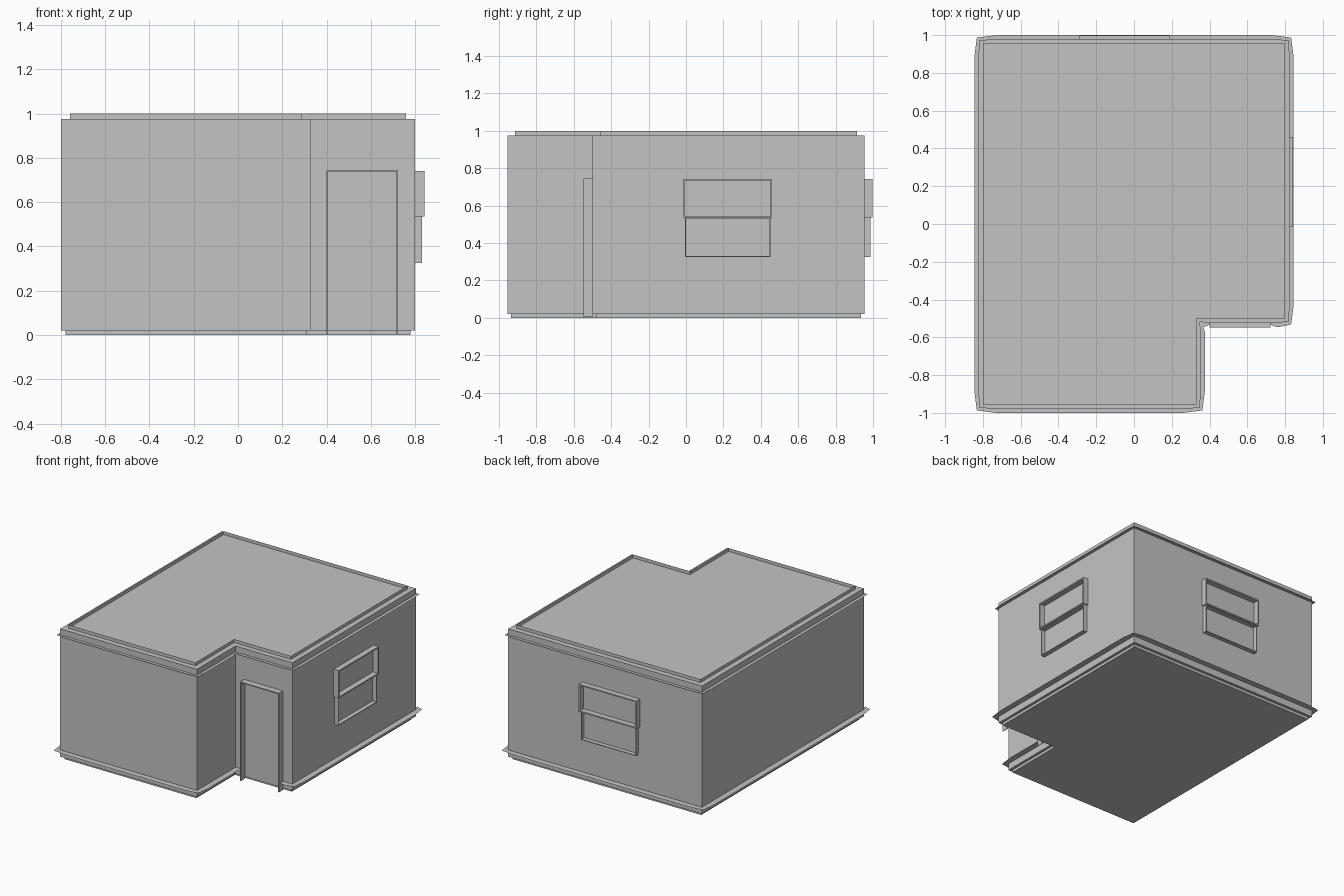
import bpy, bmesh
from mathutils import Vector

if "Cube" in bpy.data.objects:
    bpy.data.objects.remove(bpy.data.objects["Cube"])

grey = bpy.data.materials.new("plaster_grey")
grey.diffuse_color = (0.55, 0.55, 0.55, 1)
grey.use_nodes = True
grey.node_tree.nodes["Principled BSDF"].inputs["Base Color"].default_value = grey.diffuse_color

# L-shaped footprint, counter-clockwise, starting right of the door
DOOR_L, DOOR_R = 0.40, 0.722
PLAN = [(0.8, -0.5), (0.8, 0.955), (-0.8, 0.955), (-0.8, -0.955), (0.33, -0.955), (0.33, -0.5)]


def finish(bm, name, solid=True):
    if solid:
        bmesh.ops.recalc_face_normals(bm, faces=bm.faces)
    me = bpy.data.meshes.new(name)
    bm.to_mesh(me)
    bm.free()
    me.materials.append(grey)
    ob = bpy.data.objects.new(name, me)
    bpy.context.collection.objects.link(ob)
    return ob


def outward(a, b):
    d = (b - a).normalized()
    return Vector((d.y, -d.x))


def offset(pts, d, closed=True):
    """Move every corner of a path outward by d along both of its edges."""
    pts = [Vector(p) for p in pts]
    n, out = len(pts), []
    for i, p in enumerate(pts):
        m = Vector((0, 0))
        if closed or i > 0:
            m += outward(pts[i - 1], p)
        if closed or i < n - 1:
            m += outward(p, pts[(i + 1) % n])
        out.append(p + m * d)
    return out


def prism(name, pts, z0, z1, caps=True):
    bm = bmesh.new()
    low = [bm.verts.new((p[0], p[1], z0)) for p in pts]
    high = [bm.verts.new((p[0], p[1], z1)) for p in pts]
    n = len(pts)
    for i in range(n):
        j = (i + 1) % n
        bm.faces.new((low[i], low[j], high[j], high[i]))
    if caps:
        bm.faces.new(low[::-1])
        bm.faces.new(high)
    return finish(bm, name, caps)


def ledge(name, pts, z, corner, middle, closed=True):
    """Thin flat trim around the wall, slightly wider along the middle of each edge."""
    outer = offset(pts, corner, closed)
    pts = [Vector(p) for p in pts]
    bm = bmesh.new()
    n = len(pts)
    for i in range(n if closed else n - 1):
        j = (i + 1) % n
        a, b = pts[i], pts[j]
        d, nrm = (b - a).normalized(), outward(a, b)
        step = min(0.07, (b - a).length * 0.4)
        loop = [b, a, outer[i], a + d * step + nrm * middle, b - d * step + nrm * middle, outer[j]]
        face = bm.faces.new([bm.verts.new((p.x, p.y, z)) for p in loop])
        face.normal_update()
        if face.normal.z < 0:
            face.normal_flip()
    return finish(bm, name, False)


def frame(name, place, u0, u1, z0, z1, depth, width, open_bottom=False):
    """Projecting rectangular frame; place(u, depth, z) maps it onto its wall."""
    outer = [(u0, z0), (u0, z1), (u1, z1), (u1, z0)]
    zi = z0 if open_bottom else z0 + width
    inner = [(u0 + width, zi), (u0 + width, z1 - width), (u1 - width, z1 - width), (u1 - width, zi)]
    bm = bmesh.new()
    rings = [[bm.verts.new(place(u, d, z)) for u, z in loop]
             for loop, d in ((outer, 0), (outer, depth), (inner, depth), (inner, 0))]
    for i in range(3 if open_bottom else 4):
        j = (i + 1) % 4
        for r in range(4):
            s = (r + 1) % 4
            bm.faces.new((rings[r][i], rings[r][j], rings[s][j], rings[s][i]))
    return finish(bm, name)


# Main body, foundation and raised roof edge
prism("walls", PLAN, 0.02, 0.975)
prism("foundation", offset(PLAN, -0.02), 0.0, 0.02)
prism("roof_edge", offset(PLAN, -0.04), 0.975, 1.0, caps=False)

# Trim ledges; the lower one is interrupted by the door
ledge("cornice", PLAN, 0.93, 0.018, 0.024)
ledge("skirting", [(DOOR_R, -0.5)] + PLAN + [(DOOR_L, -0.5)], 0.07, 0.032, 0.045, closed=False)


# Windows on the right and back walls, each with two sashes
def right_wall(u, d, z):
    return (0.8 + d, u + 0.223, z)


def back_wall(u, d, z):
    return (u - 0.05, 0.955 + d, z)


for side, place in (("right", right_wall), ("back", back_wall)):
    frame(side + "_window_upper_sash", place, -0.238, 0.238, 0.535, 0.742, 0.042, 0.01)
    frame(side + "_window_lower_sash", place, -0.228, 0.228, 0.325, 0.535, 0.032, 0.005)

# Door frame in the recessed corner
frame("door_frame", lambda u, d, z: (u, -0.5 - d, z), DOOR_L, DOOR_R, 0.005, 0.745, 0.048, 0.007, True)
